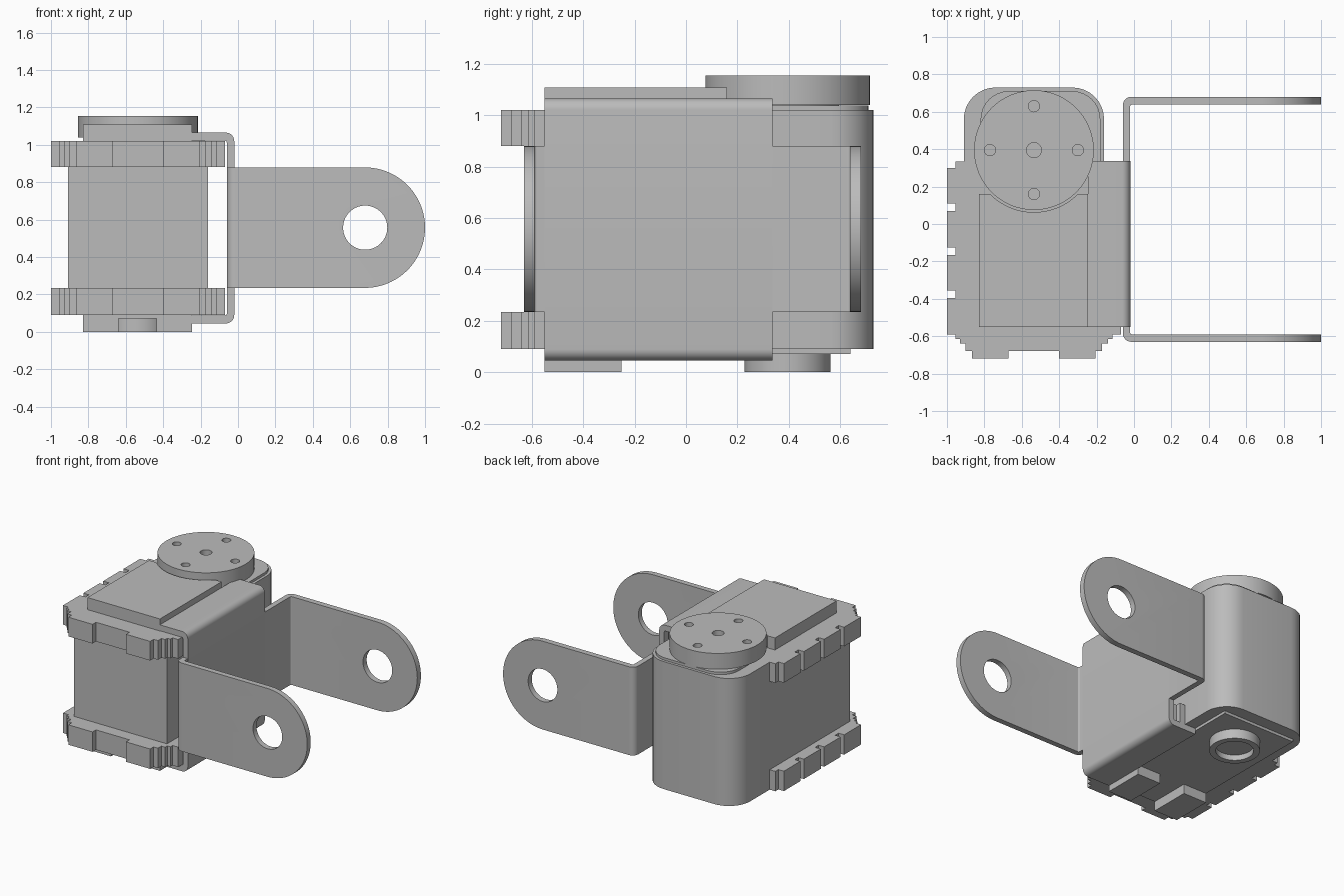
import bpy, bmesh
from math import pi, sin, cos, radians
from mathutils import Vector

if "Cube" in bpy.data.objects:
    bpy.data.objects.remove(bpy.data.objects["Cube"])

grey = bpy.data.materials.new("plain_grey")
grey.use_nodes = True
grey.diffuse_color = (0.5, 0.5, 0.5, 1)
grey.node_tree.nodes["Principled BSDF"].inputs["Base Color"].default_value = (0.5, 0.5, 0.5, 1)

CX = -0.535            # centre line of the servo
HORN_Y = 0.395         # axis of the output horn


def fillet(corners, steps=8):
    """Round each right-angle corner (x, y, radius) of an outline."""
    out = []
    for i, (x, y, r) in enumerate(corners):
        p = Vector((x, y))
        if not r:
            out.append(p)
            continue
        u = (Vector(corners[i - 1][:2]) - p).normalized()
        v = (Vector(corners[(i + 1) % len(corners)][:2]) - p).normalized()
        c = p + r * (u + v)
        for k in range(steps + 1):
            t = pi / 2 * k / steps
            out.append(c - r * (v * cos(t) + u * sin(t)))
    return out


def prism(name, outline, lo, hi, axis="z"):
    """Extrude an outline along z, or an x-z outline along y."""
    bm = bmesh.new()
    place = (lambda a, b, c: (a, b, c)) if axis == "z" else (lambda a, b, c: (a, c, b))
    face = bm.faces.new([bm.verts.new(place(a, b, lo)) for a, b in outline])
    new = bmesh.ops.extrude_face_region(bm, geom=[face])["geom"]
    bmesh.ops.translate(bm, vec=place(0, 0, hi - lo),
                        verts=[g for g in new if isinstance(g, bmesh.types.BMVert)])
    bmesh.ops.recalc_face_normals(bm, faces=bm.faces)
    mesh = bpy.data.meshes.new(name)
    bm.to_mesh(mesh)
    bm.free()
    mesh.materials.append(grey)
    ob = bpy.data.objects.new(name, mesh)
    bpy.context.collection.objects.link(ob)
    return ob


def box(name, x0, x1, y0, y1, z0, z1):
    return prism(name, [(x0, y0), (x1, y0), (x1, y1), (x0, y1)], z0, z1)


def circle(x, y, r, n=64):
    return [(x + r * cos(2 * pi * k / n), y + r * sin(2 * pi * k / n)) for k in range(n)]


def combine(ob, tool, operation="DIFFERENCE"):
    """Apply a boolean and discard the cutter."""
    mod = ob.modifiers.new("cut", "BOOLEAN")
    mod.operation, mod.solver, mod.object = operation, "EXACT", tool
    bpy.context.view_layer.objects.active = ob
    bpy.ops.object.modifier_apply(modifier=mod.name)
    bpy.data.objects.remove(tool)


def smooth(ob):
    bpy.ops.object.select_all(action="DESELECT")
    ob.select_set(True)
    bpy.context.view_layer.objects.active = ob
    bpy.ops.object.shade_smooth_by_angle(angle=radians(30))


# Servo case: square front block, rounded back shell
box("case_core", -0.91, -0.16, -0.59, 0.335, 0.1, 1.01)
shell = prism("back_shell", fillet([(-0.91, 0.335, 0), (-0.16, 0.335, 0),
                                    (-0.16, 0.73, 0.17), (-0.91, 0.73, 0.17)]), 0.09, 1.02)
smooth(shell)
smooth(prism("back_lid", fillet([(-0.82, 0.335, 0), (-0.18, 0.335, 0),
                                 (-0.18, 0.71, 0.15), (-0.82, 0.71, 0.15)]), 1.0, 1.038))
box("bottom_cover", -0.83, -0.245, -0.55, 0.64, 0.07, 0.11)

# Notched mounting rims, mirrored about the servo centre line
half = [(0.375, 0.335), (0.42, 0.335), (0.42, 0.3), (0.465, 0.3)]
for y in (0.09, -0.145, -0.375):
    half += [(0.465, y + 0.02), (0.42, y + 0.02), (0.42, y - 0.02), (0.465, y - 0.02)]
half += [(0.465, -0.59), (0.42, -0.59), (0.42, -0.615), (0.395, -0.615), (0.395, -0.64),
         (0.365, -0.64), (0.365, -0.68), (0.33, -0.68), (0.33, -0.72), (0.135, -0.72), (0.135, -0.68)]
rim = [(CX - d, y) for d, y in half] + [(CX + d, y) for d, y in reversed(half)]
prism("lower_rim", rim, 0.09, 0.235)
prism("upper_rim", rim, 0.88, 1.02)

# Top plate, hollowed around the horn
plate = box("top_plate", -0.83, -0.245, -0.55, 0.16, 1.0, 1.108)
combine(plate, prism("cutter", circle(CX, HORN_Y, 0.332), 0.9, 1.3))
smooth(plate)

# Bottom pads
for side, x0, x1 in (("right", -0.83, -0.64), ("left", -0.435, -0.245)):
    box(f"bottom_pad_{side}", x0, x1, -0.55, -0.25, 0, 0.08)

# Output horn with screw holes
horn = prism("output_horn", circle(CX, HORN_Y, 0.32, 96), 1.04, 1.155)
holes = [(0, 0, 0.04), (0.235, 0, 0.03), (-0.235, 0, 0.03), (0, 0.235, 0.03), (0, -0.235, 0.03)]
for dx, dy, r in holes:
    combine(horn, prism("cutter", circle(CX + dx, HORN_Y + dy, r, 32), 1.1, 1.3))
smooth(horn)
smooth(prism("horn_hub", circle(CX, HORN_Y, 0.2), 1.0, 1.05))

# Idler boss underneath
boss = prism("idler_boss", circle(CX, HORN_Y, 0.167), 0, 0.08)
combine(boss, prism("cutter", circle(CX, HORN_Y, 0.125), -0.1, 0.04))
smooth(boss)

# Clamp bracket wrapping the side of the case, folded over top and bottom
clamp = prism("clamp_bracket", fillet([
    (-0.245, 0.045, 0), (-0.02, 0.045, 0.045), (-0.02, 1.065, 0.045), (-0.245, 1.065, 0),
    (-0.245, 1.022, 0), (-0.06, 1.022, 0.01), (-0.06, 0.088, 0.01), (-0.245, 0.088, 0)]),
    -0.55, 0.337, "y")
smooth(clamp)

# Fork bracket: folded strip trimmed to round ends, then drilled
fork = prism("fork_bracket", fillet([
    (1.05, -0.63, 0), (1.05, -0.59, 0), (-0.0205, -0.59, 0.01), (-0.0205, 0.638, 0.01),
    (1.05, 0.638, 0), (1.05, 0.68, 0), (-0.0595, 0.68, 0.045), (-0.0595, -0.63, 0.045)]),
    0.1, 1.0)
trim = fillet([(-0.2, 0.235, 0), (1.0, 0.235, 0.322), (1.0, 0.879, 0.322), (-0.2, 0.879, 0)], 24)
trim.pop(25)
combine(fork, prism("cutter", trim, -1, 1, "y"), "INTERSECT")
combine(fork, prism("cutter", circle(0.68, 0.557, 0.118), -1, 1, "y"))
smooth(fork)
